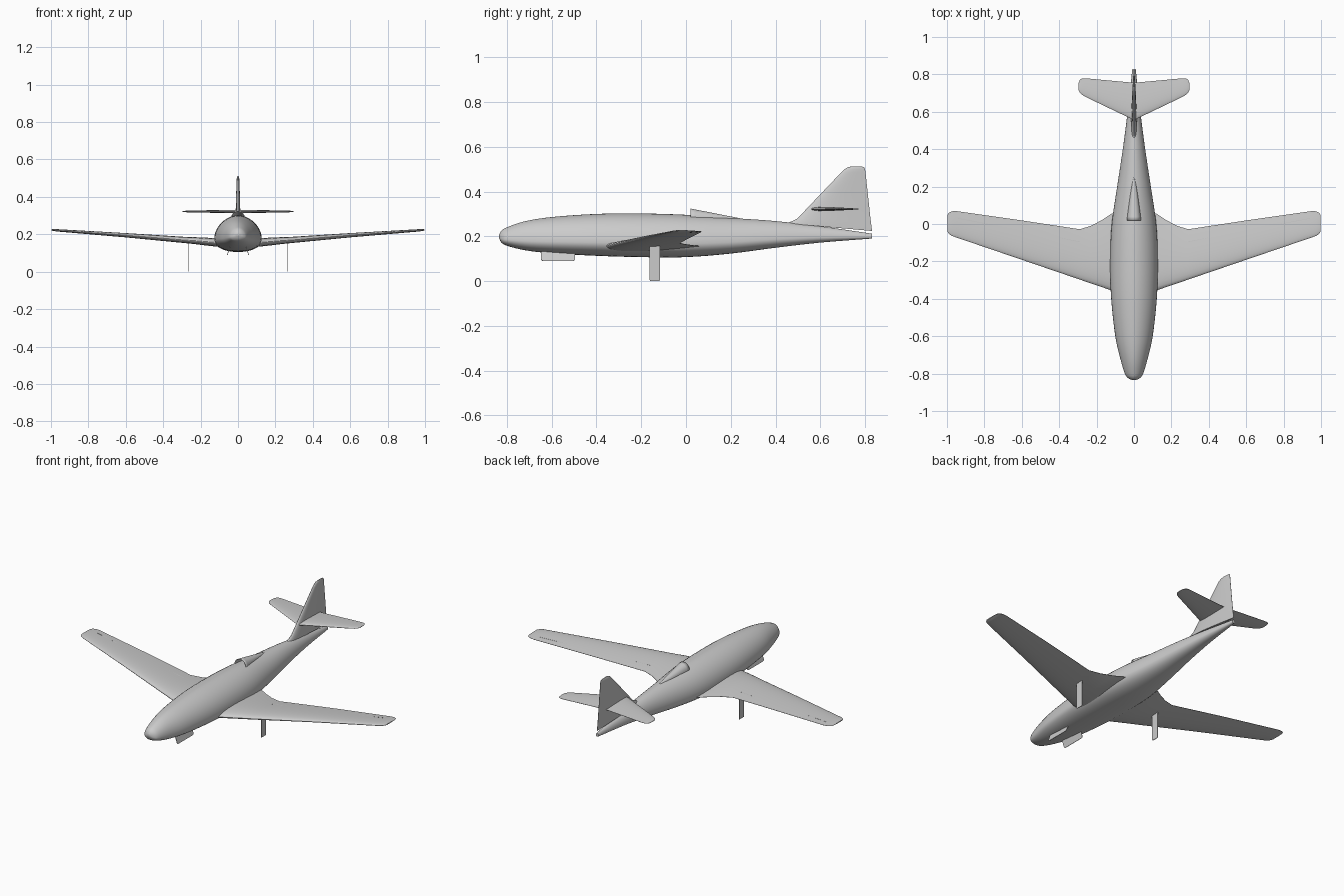
import bpy, bmesh, math
from mathutils import Vector

cube = bpy.data.objects.get("Cube")
if cube:
    bpy.data.objects.remove(cube, do_unlink=True)

grey = bpy.data.materials.new("light grey")
grey.use_nodes = True
COLOUR = (0.6, 0.6, 0.6, 1)
grey.diffuse_color = COLOUR
grey.node_tree.nodes["Principled BSDF"].inputs["Base Color"].default_value = COLOUR


def finish(name, bm, smooth=True):
    bmesh.ops.recalc_face_normals(bm, faces=bm.faces)
    mesh = bpy.data.meshes.new(name)
    bm.to_mesh(mesh)
    bm.free()
    mesh.materials.append(grey)
    ob = bpy.data.objects.new(name, mesh)
    bpy.context.collection.objects.link(ob)
    if smooth:
        bpy.ops.object.select_all(action='DESELECT')
        ob.select_set(True)
        bpy.context.view_layer.objects.active = ob
        bpy.ops.object.shade_smooth_by_angle(angle=math.radians(40))
    return ob


def loft(name, rings, closed=True):
    """Skin a row of equal-length rings; closed rings get end caps."""
    bm = bmesh.new()
    rows = [[bm.verts.new(p) for p in ring] for ring in rings]
    n = len(rows[0])
    for a, b in zip(rows, rows[1:]):
        for i in range(n if closed else n - 1):
            j = (i + 1) % n
            bm.faces.new((a[i], a[j], b[j], b[i]))
    if closed:
        bm.faces.new(rows[0])
        bm.faces.new(rows[-1])
    return finish(name, bm)


def smooth_rows(rows, steps=4):
    """Catmull-Rom refinement of a table of stations."""
    out = []
    for i in range(len(rows) - 1):
        p = [rows[max(i - 1, 0)], rows[i], rows[i + 1], rows[min(i + 2, len(rows) - 1)]]
        for s in range(steps):
            t = s / steps
            out.append([b + 0.5 * t * (c - a + t * (2*a - 5*b + 4*c - d + t * (3*(b - c) + d - a)))
                        for a, b, c, d in zip(*p)])
    return out + [rows[-1]]


# Fuselage stations: y, bottom, top, half width
STATIONS = [
    (-.835, .193, .207, .008), (-.825, .173, .224, .03), (-.80, .158, .24, .049),
    (-.72, .138, .267, .073), (-.60, .124, .286, .1), (-.40, .113, .3, .122),
    (-.20, .107, .302, .128), (0, .107, .296, .119), (.2, .123, .282, .09),
    (.4, .149, .268, .06), (.6, .172, .245, .034), (.83, .19, .212, .009)]


def body_ring(y, low, high, w, n=40):
    mid = low + (high - low) * .32
    ring = []
    for i in range(n):
        a = 2 * math.pi * i / n
        c, s = math.cos(a), math.sin(a)
        e = 1.12 if s > 0 else .9
        x = w * math.copysign(abs(c) ** e, c)
        z = mid + (s * (high - mid) if s > 0 else s * (mid - low))
        ring.append((x, y, z))
    return ring


loft("fuselage", [body_ring(*r) for r in smooth_rows(STATIONS)])


def foil(le, te, thick, n=14):
    """Closed teardrop section as (chord position, offset) pairs."""
    half = []
    for i in range(n + 1):
        u = (1 - math.cos(math.pi * i / n)) / 2
        t = 5 * thick * (.2969 * u**.5 - .126 * u - .3516 * u**2 + .2843 * u**3 - .1015 * u**4)
        half.append((le + (te - le) * u, max(t, .0006)))
    return half + [(c, -t) for c, t in reversed(half)]


# Wing sections: x, leading edge, trailing edge, height, thickness
WING = [
    (.04, -.38, .08, .152, .048), (.12, -.355, .055, .157, .045), (.17, -.338, .022, .161, .042),
    (.23, -.318, -.01, .166, .037), (.29, -.297, -.028, .17, .033), (.6, -.191, .019, .195, .023),
    (.95, -.072, .069, .22, .013), (.975, -.063, .068, .222, .012), (.99, -.052, .06, .223, .009),
    (.998, -.04, .047, .224, .005)]
TAILPLANE = [
    (0, .555, .755, .322, .018), (.02, .565, .757, .322, .018), (.26, .68, .779, .322, .01),
    (.28, .692, .778, .322, .008), (.29, .702, .77, .322, .006), (.296, .715, .755, .322, .003)]


def strip(name, a, b, width=.003, height=.001):
    """Hairline hinge seam between two points."""
    a, b = Vector(a), Vector(b)
    side = Vector((0, width / 2, 0))
    up = Vector((0, 0, height / 2))
    loft(name, [[p - side - up, p + side - up, p + side + up, p - side + up] for p in (a, b)])


for label, sx in (("left", 1), ("right", -1)):
    for part, table in (("wing", WING), ("tailplane", TAILPLANE)):
        loft(f"{label}_{part}", [[(sx * x, c, z + o) for c, o in foil(le, te, t)]
                                 for x, le, te, z, t in table])
    # Hinge seams on the upper surfaces
    strip(f"{label}_aileron_seam", (sx * .29, -.095, .1785), (sx * .94, .03, .2232))
    strip(f"{label}_elevator_seam", (sx * .03, .702, .3265), (sx * .25, .745, .3245))

# Fin sections: height, leading edge, trailing edge, thickness
FIN = [
    (.215, .45, .831, .03), (.262, .47, .826, .03), (.28, .498, .824, .027), (.4, .612, .811, .021),
    (.485, .693, .802, .015), (.5, .709, .8, .013), (.508, .722, .796, .009), (.512, .738, .785, .004)]
rings = []
for z, le, te, t in FIN:
    ring = [Vector((o, c, z)) for c, o in foil(le, te, t)]
    if z < .22:  # the foot follows the sloping tail top
        for p in ring:
            p.z = .258 - .034 * (p.y - .45) / .38
    rings.append(ring)
# keep the second section above the foot at the front
for p in rings[1]:
    p.z += .004
loft("fin", rings)

# Open-fronted air scoop on the spine
rings = []
for i in range(13):
    f = i / 12
    w = .038 * (1 - f) ** .75 + .001
    top = .324 - .046 * f
    rings.append([(w * math.cos(a), .02 + .235 * f, .272 + (top - .272) * math.sin(a) ** .8)
                  for a in [max(math.pi * k / 16, 0) if k < 16 else math.pi - 1e-6 for k in range(17)]])
scoop = loft("air_scoop", rings, closed=False)
shell = scoop.modifiers.new("thickness", 'SOLIDIFY')
shell.thickness = .002


def door(name, y0, y1, z0, z1, x_low, x_high, r=.01):
    """Thin round-cornered plate, splayed between two x values."""
    bm = bmesh.new()
    outline = []
    for cy, cz, start in ((y1 - r, z1 - r, 0), (y0 + r, z1 - r, 1), (y0 + r, z0 + r, 2), (y1 - r, z0 + r, 3)):
        for k in range(5):
            a = (start + k / 4) * math.pi / 2
            outline.append((cy + r * math.cos(a), cz + r * math.sin(a)))
    verts = [bm.verts.new((x_low + (x_high - x_low) * (z - z0) / (z1 - z0), y, z)) for y, z in outline]
    bm.faces.new(verts)
    ob = finish(name, bm, smooth=False)
    plate = ob.modifiers.new("thickness", 'SOLIDIFY')
    plate.thickness = .003
    plate.offset = 0


# Undercarriage doors
for label, sx in (("left", 1), ("right", -1)):
    door(f"{label}_nose_gear_door", -.648, -.495, .09, .135, sx * .057, sx * .042)
    door(f"{label}_main_gear_door", -.162, -.117, 0, .165, sx * .265, sx * .265, r=.005)
